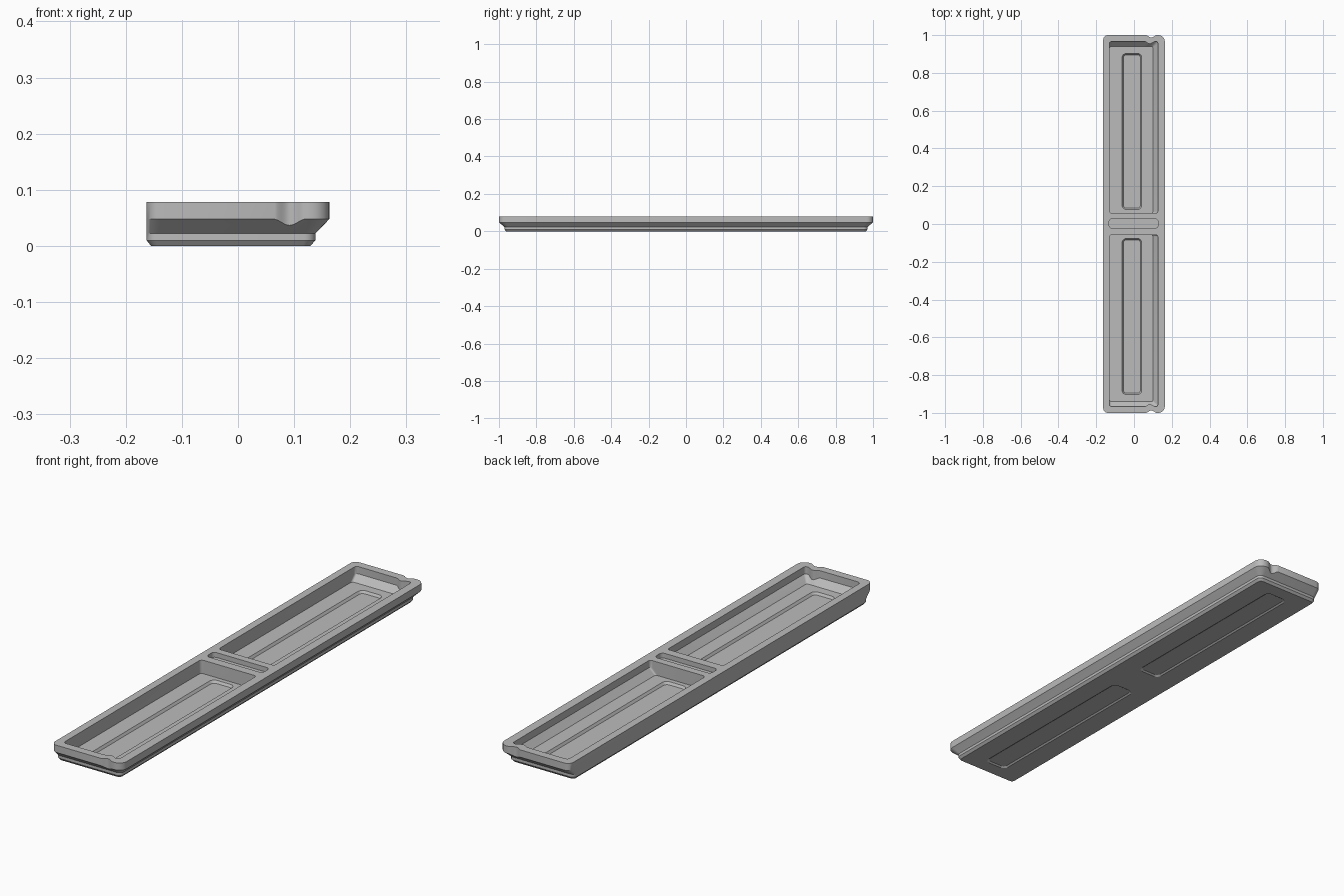
import bpy, bmesh, math

if "Cube" in bpy.data.objects:
    bpy.data.objects.remove(bpy.data.objects["Cube"])

SEG = 6        # segments per rounded corner
NOTCH = 16     # segments across each end notch
SLOPE = 0.87   # rise over run of the flared end walls
HALF = 0.03    # half width of the end notch


def outline(x0, x1, y0, y1, rl, rr, off=0.07, d0=0.0, d1=0.0):
    """Rounded rectangle, counterclockwise, with optional notches in the two ends.
    Returns (x, y, notch depth) for each point."""
    pts = []

    def corner(cx, cy, r, start):
        for i in range(SEG + 1):
            a = math.radians(start + 90 * i / SEG)
            pts.append((cx + r * math.cos(a), cy + r * math.sin(a), 0.0))

    def notch(y, depth, inward, order):
        for i in range(1, NOTCH):
            t = order * (2 * i / NOTCH - 1)
            d = depth * 0.5 * (1 + math.cos(math.pi * t))
            pts.append((x1 - off + t * HALF, y + inward * d, d))

    corner(x0 + rl, y0 + rl, rl, 180)
    notch(y0, d0, 1, 1)
    corner(x1 - rr, y0 + rr, rr, 270)
    corner(x1 - rr, y1 - rr, rr, 0)
    notch(y1, d1, -1, -1)
    corner(x0 + rl, y1 - rl, rl, 90)
    return pts


def loft(name, rings, flip=False):
    """Closed solid through (z, outline, follow) rings; follow lowers z with notch depth."""
    bm = bmesh.new()
    s = -1 if flip else 1
    loops = []
    for z, pts, follow in rings:
        loops.append([bm.verts.new((x, s * y, z - (SLOPE * d if follow else 0)))
                      for x, y, d in pts])
    n = len(loops[0])
    for a, b in zip(loops, loops[1:]):
        for i in range(n):
            j = (i + 1) % n
            bm.faces.new((a[i], a[j], b[j], b[i]))
    bm.faces.new(loops[0][::-1])
    bm.faces.new(loops[-1])
    bmesh.ops.recalc_face_normals(bm, faces=bm.faces)
    me = bpy.data.meshes.new(name)
    bm.to_mesh(me)
    bm.free()
    ob = bpy.data.objects.new(name, me)
    bpy.context.collection.objects.link(ob)
    return ob


# Tray body: chamfered base, flared ends and right side, vertical rim
foot = outline(-0.155, 0.129, -0.962, 0.962, 0.014, 0.014)
base = outline(-0.163, 0.138, -0.97, 0.97, 0.02, 0.02)
rim = outline(-0.163, 0.163, -1.0, 1.0, 0.025, 0.034, 0.071, 0.013, 0.013)
tray = loft("tray", [(0, foot, False), (0.01, base, False), (0.022, base, False),
                     (0.048, rim, True), (0.078, rim, False)])

cutters = []
for side, flip in (("back", False), ("front", True)):
    # Deep pocket with sloped outer end and right wall
    floor = outline(-0.131, 0.10, 0.058, 0.94, 0.012, 0.008, 0.042)
    mouth = outline(-0.131, 0.126, 0.058, 0.966, 0.014, 0.01, 0.042, 0, 0.012)
    cutters.append(loft(side + "_pocket_cutter",
                        [(0.022, floor, False), (0.048, mouth, True),
                         (0.1, mouth, False)], flip))
    # Long recessed panel in the pocket floor
    low = outline(-0.056, 0.034, 0.084, 0.896, 0.016, 0.016, 0.045)
    top = outline(-0.063, 0.041, 0.077, 0.903, 0.022, 0.022, 0.052)
    cutters.append(loft(side + "_panel_cutter",
                        [(0.012, low, False), (0.022, top, False),
                         (0.04, top, False)], flip))
    # Matching shallow recess underneath
    cutters.append(loft(side + "_underside_cutter",
                        [(-0.02, top, False), (0.0, top, False),
                         (0.005, low, False)], flip))

# Slot across the middle divider
slot = outline(-0.132, 0.128, -0.022, 0.027, 0.016, 0.016)
cutters.append(loft("slot_cutter", [(0.058, slot, False), (0.1, slot, False)]))

bpy.context.view_layer.objects.active = tray
tray.select_set(True)
for c in cutters:
    m = tray.modifiers.new(c.name, 'BOOLEAN')
    m.operation = 'DIFFERENCE'
    m.solver = 'EXACT'
    m.object = c
    bpy.ops.object.modifier_apply(modifier=m.name)
for c in cutters:
    bpy.data.objects.remove(c, do_unlink=True)

# One plain grey over the whole tray
grey = bpy.data.materials.new("grey")
grey.diffuse_color = (0.5, 0.5, 0.5, 1)
grey.use_nodes = True
grey.node_tree.nodes["Principled BSDF"].inputs["Base Color"].default_value = grey.diffuse_color
tray.data.materials.clear()
tray.data.materials.append(grey)
bpy.ops.object.select_all(action='DESELECT')
tray.select_set(True)
bpy.ops.object.shade_smooth_by_angle(angle=math.radians(25))
